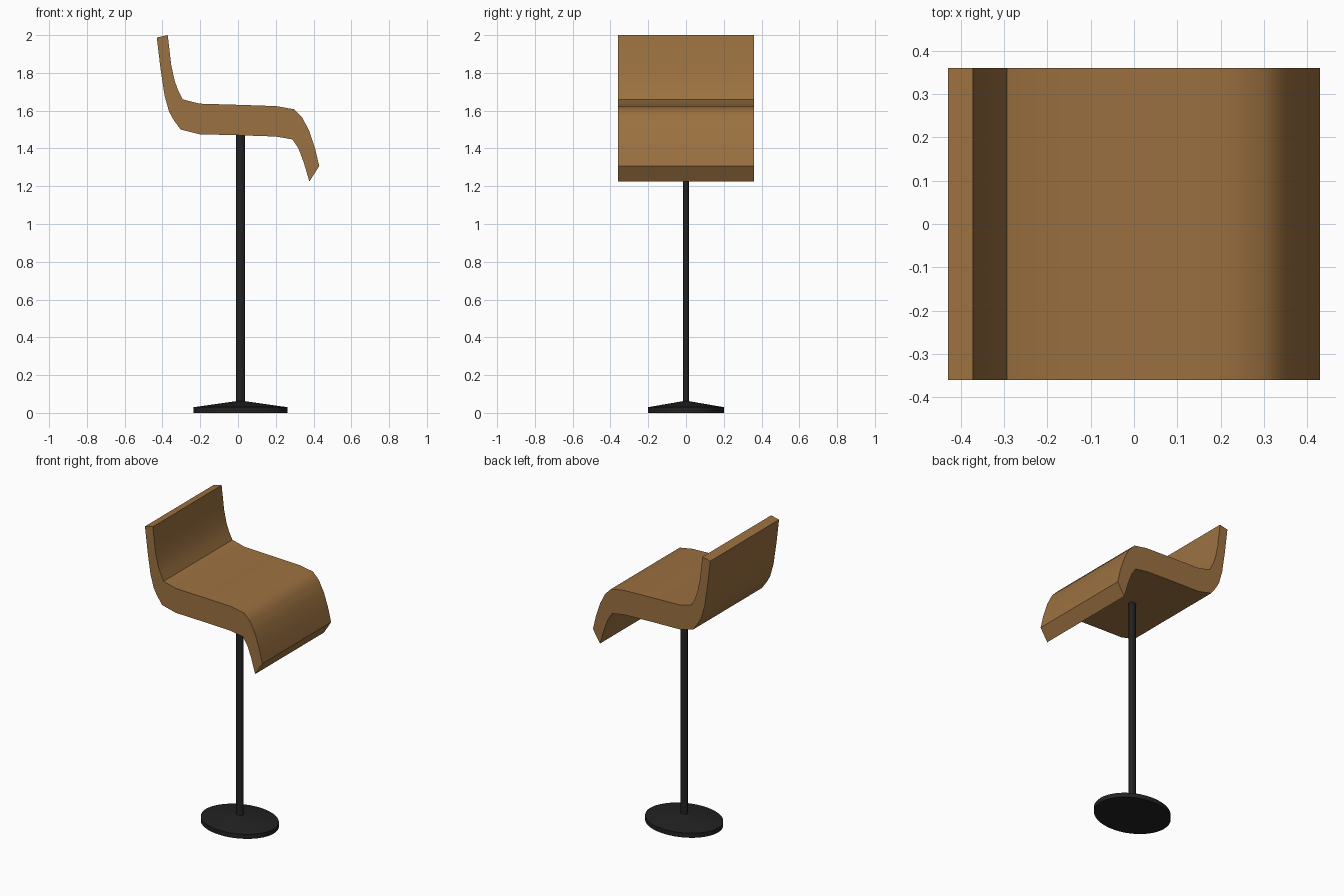
import bpy, bmesh, math

if "Cube" in bpy.data.objects:
    bpy.data.objects.remove(bpy.data.objects["Cube"])


def material(name, rgb):
    m = bpy.data.materials.new(name)
    m.diffuse_color = (*rgb, 1)
    m.use_nodes = True
    m.node_tree.nodes["Principled BSDF"].inputs["Base Color"].default_value = m.diffuse_color
    return m


brown = material("brown seat", (0.33, 0.165, 0.052))
black = material("black metal", (0.016, 0.016, 0.016))


def add_object(name, bm, mat, angle=40):
    bmesh.ops.recalc_face_normals(bm, faces=bm.faces)
    me = bpy.data.meshes.new(name)
    bm.to_mesh(me)
    bm.free()
    me.materials.append(mat)
    ob = bpy.data.objects.new(name, me)
    bpy.context.collection.objects.link(ob)
    bpy.ops.object.select_all(action='DESELECT')
    ob.select_set(True)
    bpy.context.view_layer.objects.active = ob
    bpy.ops.object.shade_smooth_by_angle(angle=math.radians(angle))
    return ob


def oval_stack(name, rings, cx, sides=48):
    """Closed stack of oval rings given as (x radius, y radius, z)."""
    bm = bmesh.new()
    loops = [[bm.verts.new((cx + rx * math.cos(2 * math.pi * i / sides),
                            ry * math.sin(2 * math.pi * i / sides), z))
              for i in range(sides)] for rx, ry, z in rings]
    for a, b in zip(loops, loops[1:]):
        for i in range(sides):
            j = (i + 1) % sides
            bm.faces.new((a[i], a[j], b[j], b[i]))
    bm.faces.new(loops[0])
    bm.faces.new(loops[-1])
    return add_object(name, bm, black, 30)


# Seat: upper and lower profile from backrest tip to front lip
upper = [(-0.372, 2.0), (-0.354, 1.845), (-0.336, 1.76), (-0.318, 1.71),
         (-0.293, 1.66), (-0.203, 1.637), (0.0, 1.631), (0.204, 1.624),
         (0.298, 1.607), (0.341, 1.563), (0.378, 1.49), (0.408, 1.40), (0.43, 1.307)]
lower = [(-0.43, 1.987), (-0.41, 1.82), (-0.389, 1.68), (-0.365, 1.595),
         (-0.340, 1.55), (-0.304, 1.50), (-0.203, 1.475), (0.0, 1.47), (0.2, 1.463),
         (0.288, 1.448), (0.320, 1.40), (0.348, 1.326), (0.378, 1.225)]
W, B = 0.36, 0.006
bm = bmesh.new()
# strips across the width, so the curved side outline stays clean
rows = [[[bm.verts.new((x, y, z)) for x, z in side] for side in (upper, lower)]
        for y in (-W, W)]
n = len(upper)
for k in range(n - 1):
    for s in (0, 1):
        bm.faces.new((rows[0][s][k], rows[0][s][k + 1], rows[1][s][k + 1], rows[1][s][k]))
        bm.faces.new((rows[s][0][k], rows[s][0][k + 1], rows[s][1][k + 1], rows[s][1][k]))
for k in (0, n - 1):
    bm.faces.new((rows[0][0][k], rows[0][1][k], rows[1][1][k], rows[1][0][k]))
# soften the two side rims
rim = [e for e in bm.edges
       if abs(e.verts[0].co.y - e.verts[1].co.y) < 1e-5
       and e.calc_face_angle(0) > math.radians(60)]
bmesh.ops.bevel(bm, geom=rim, offset=B, segments=2, profile=0.5, affect='EDGES')
add_object("seat", bm, brown, 40)

# Pole and oval base plate
oval_stack("pole", [(0.024, 0.0165, 0.04), (0.024, 0.0165, 1.5)], 0.0135, 24)
oval_stack("base", [(0.249, 0.202, 0.0), (0.249, 0.202, 0.03), (0.024, 0.0165, 0.062)], 0.0135)
